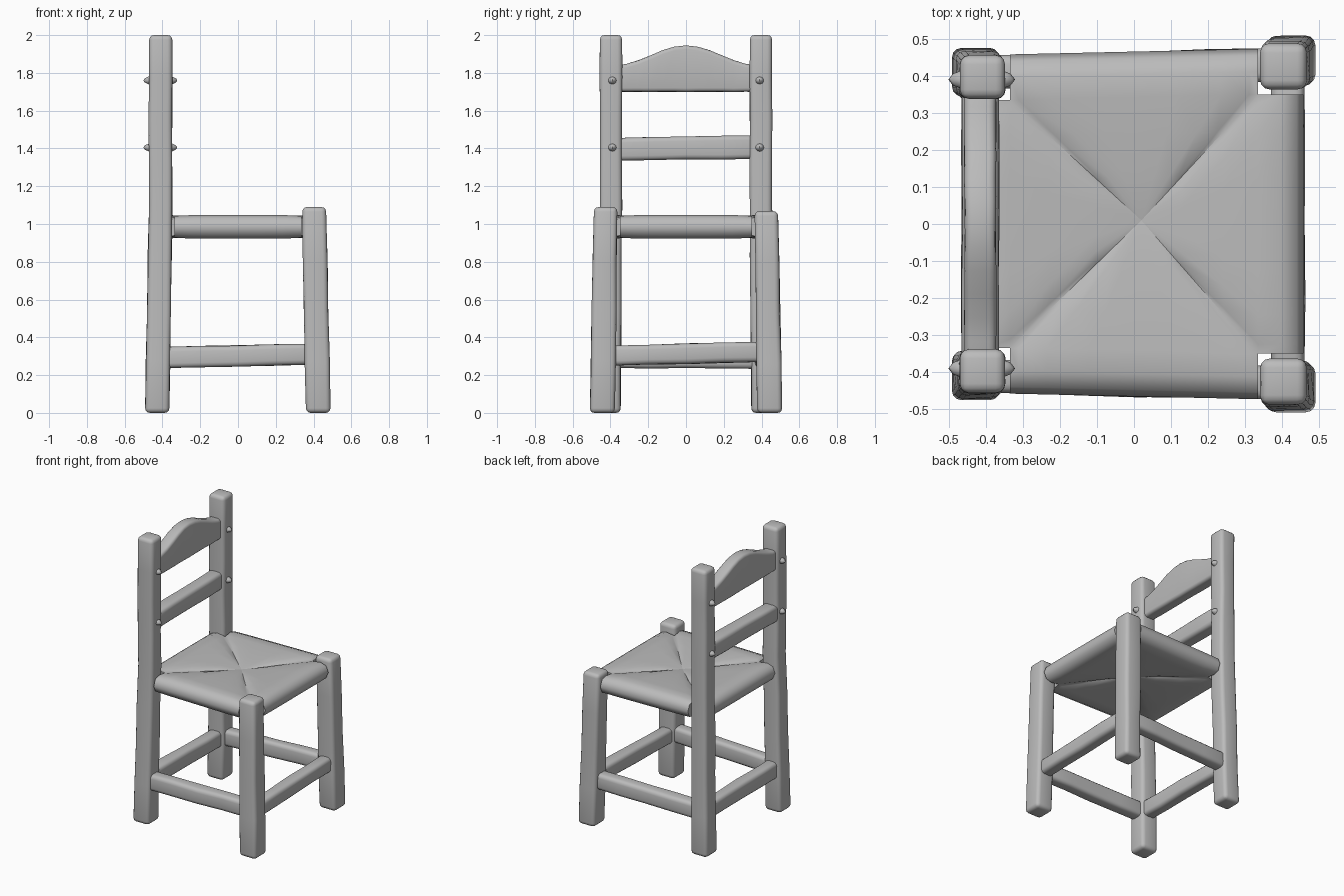
import bpy, bmesh, math, random
from mathutils import Vector

random.seed(4)
if "Cube" in bpy.data.objects:
    bpy.data.objects.remove(bpy.data.objects["Cube"], do_unlink=True)

GREY = (0.5, 0.5, 0.5, 1)
mat = bpy.data.materials.new("plain grey")
mat.use_nodes = True
mat.diffuse_color = GREY
mat.node_tree.nodes["Principled BSDF"].inputs["Base Color"].default_value = GREY


def finish(name, bm, angle=40):
    bmesh.ops.recalc_face_normals(bm, faces=bm.faces)
    me = bpy.data.meshes.new(name)
    bm.to_mesh(me)
    bm.free()
    me.materials.append(mat)
    ob = bpy.data.objects.new(name, me)
    bpy.context.collection.objects.link(ob)
    bpy.ops.object.select_all(action='DESELECT')
    ob.select_set(True)
    bpy.context.view_layer.objects.active = ob
    bpy.ops.object.shade_smooth_by_angle(angle=math.radians(angle))
    return ob


def beam(name, axis, stations, round_by=0.025, steps=4, wobble=0.003):
    """Hand-cut timber: stations are (centre, half sizes across the axis)."""
    a, b = [i for i in range(3) if i != axis]
    cuts = []
    for (c0, h0), (c1, h1) in zip(stations, stations[1:]):
        for k in range(steps):
            t = k / steps
            cuts.append((Vector(c0).lerp(Vector(c1), t), Vector(h0).lerp(Vector(h1), t)))
    cuts.append((Vector(stations[-1][0]), Vector(stations[-1][1])))
    bm = bmesh.new()
    rings = []
    for n, (c, h) in enumerate(cuts):
        w = wobble if 0 < n < len(cuts) - 1 else 0
        ring = []
        for sa, sb in ((-1, -1), (1, -1), (1, 1), (-1, 1)):
            p = c.copy()
            p[a] += sa * h[0] + random.uniform(-w, w)
            p[b] += sb * h[1] + random.uniform(-w, w)
            ring.append(bm.verts.new(p))
        rings.append(ring)
    for r, s in zip(rings, rings[1:]):
        for i in range(4):
            j = (i + 1) % 4
            bm.faces.new((r[i], r[j], s[j], s[i]))
    bm.faces.new(rings[0])
    bm.faces.new(rings[-1])
    bmesh.ops.recalc_face_normals(bm, faces=bm.faces)
    sharp = [e for e in bm.edges if e.calc_face_angle(0) > 0.8]
    bmesh.ops.bevel(bm, geom=sharp, offset=round_by, segments=3, profile=0.5,
                    affect='EDGES', clamp_overlap=True)
    return finish(name, bm)


# Posts and legs
for side, s, top in (("right", -1, 1.09), ("left", 1, 1.068)):
    beam(side + "_back_post", 2, [
        ((-0.428, s * 0.411, 0), (0.064, 0.065)),
        ((-0.411, s * 0.397, 1.1), (0.062, 0.058)),
        ((-0.409, s * 0.397, 2), (0.061, 0.059))])
    beam(side + "_front_leg", 2, [
        ((0.425, s * 0.443, 0), (0.065, 0.066)),
        ((0.403, s * 0.425, top), (0.063, 0.062))])
    # Side stretcher, rising slightly to the front
    beam(side + "_stretcher", 0, [
        ((-0.4, s * 0.41, 0.293), (0.045, 0.056)),
        ((0.4, s * 0.43, 0.311), (0.045, 0.055))])
    # Pegs through the back posts
    for place, z in (("upper", 1.76), ("lower", 1.405)):
        bm = bmesh.new()
        bmesh.ops.create_uvsphere(bm, u_segments=12, v_segments=8, radius=1)
        bmesh.ops.scale(bm, vec=(0.09, 0.032, 0.028), verts=bm.verts)
        bmesh.ops.translate(bm, vec=(-0.411, s * 0.39, z), verts=bm.verts)
        finish(f"{side}_{place}_peg", bm, 60)

# Front and back stretchers
beam("front_stretcher", 1, [((0.415, -0.4, 0.303), (0.045, 0.053)),
                            ((0.415, 0.4, 0.323), (0.045, 0.053))])
beam("back_stretcher", 1, [((-0.42, -0.4, 0.297), (0.045, 0.058)),
                           ((-0.42, 0.4, 0.289), (0.045, 0.056))])

# Back slats, the top one arched
beam("lower_slat", 1, [((-0.415, -0.38, 1.395), (0.05, 0.06)),
                       ((-0.415, 0.38, 1.407), (0.05, 0.062))])
arch = []
for k in range(13):
    y = -0.38 + 0.76 * k / 12
    crest = 1.84 + 0.105 * (0.5 + 0.5 * math.cos(math.pi * y / 0.38))
    arch.append(((-0.415, y, (1.7 + crest) / 2), (0.043, (crest - 1.7) / 2)))
beam("arched_top_slat", 1, arch, steps=1, round_by=0.02, wobble=0.001)

# Woven seat: four tapering panels meeting at diagonal creases, rolled outer edges
corners = [Vector(c) for c in ((-0.335, -0.335), (0.335, -0.35), (0.335, 0.35), (-0.335, 0.335))]
middle = Vector((0.02, 0.01))
ROLL = 0.123
# (fraction from middle to corner line, fraction of roll, height)
profile = [(0, 0, 1.02), (0.35, 0, 1.032), (0.7, 0, 1.042), (1, 0, 1.046), (1, 0.5, 1.048),
           (1, 0.85, 1.03), (1, 1, 0.985), (1, 0.85, 0.94), (1, 0.5, 0.922), (1, 0, 0.925),
           (0.7, 0, 0.93), (0.35, 0, 0.94), (0, 0, 0.95)]
spread = (-1, -0.93, -0.7, -0.35, 0, 0.35, 0.7, 0.93, 1)
bm = bmesh.new()
for i in range(4):
    p, q = corners[i], corners[(i + 1) % 4]
    along = (q - p).normalized()
    out = Vector((round(along.y), -round(along.x)))
    grid = []
    for u in spread:
        row = []
        for f, e, z in profile:
            edge = p.lerp(q, (u + 1) / 2)
            xy = middle.lerp(edge, f) + out * ROLL * e
            dip = 0.014 * u ** 8 * min(1, 4 * f) * (1 - e)
            row.append(bm.verts.new((xy.x, xy.y, z - dip if z > 0.985 else z + dip)))
        grid.append(row)
    for r, s in zip(grid, grid[1:]):
        for k in range(len(profile) - 1):
            bm.faces.new((r[k], r[k + 1], s[k + 1], s[k]))
    for row in (grid[0], grid[-1]):
        bm.faces.new(row[3:10])
bmesh.ops.remove_doubles(bm, verts=bm.verts, dist=0.0005)
finish("woven_seat", bm, 50)
